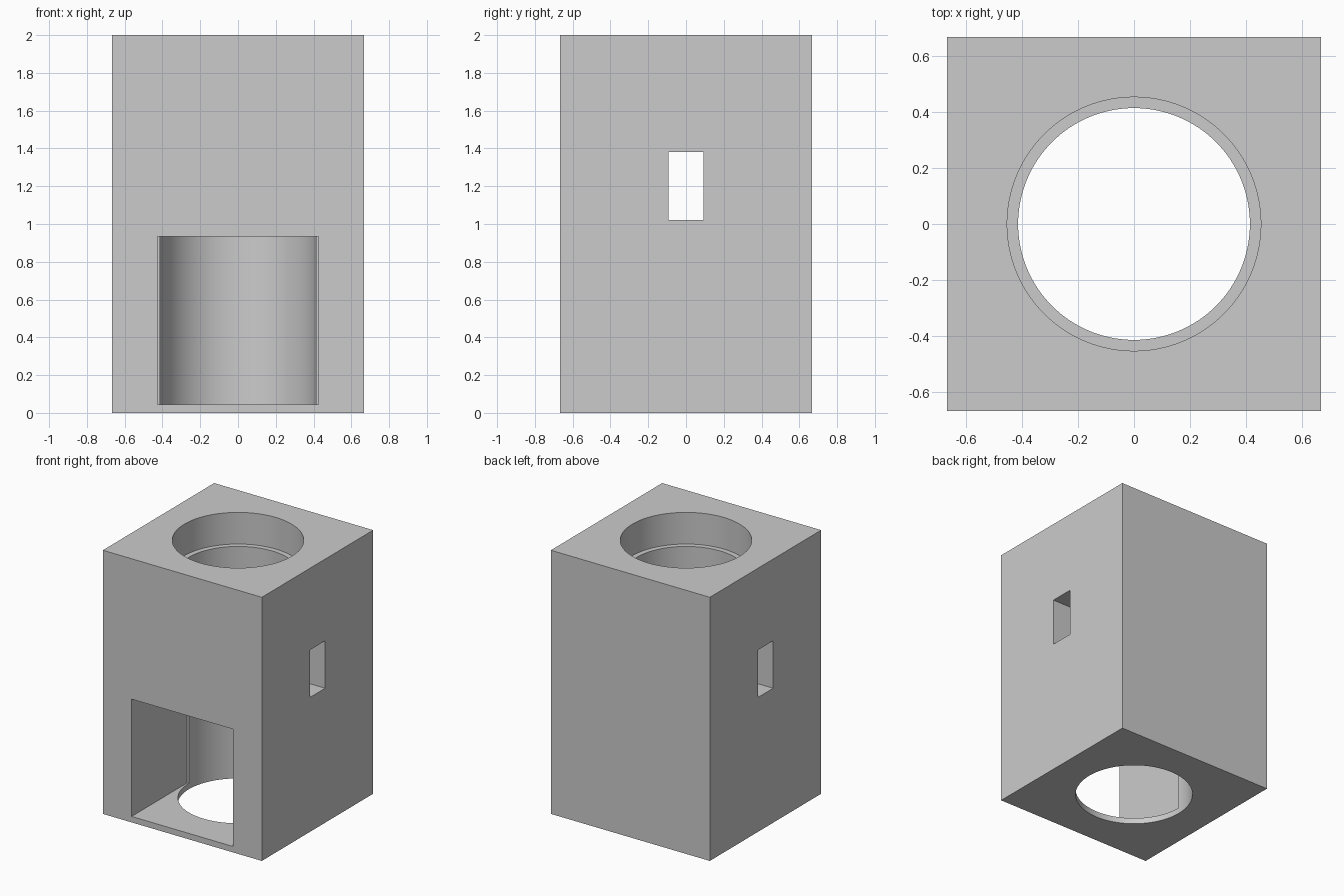
import bpy
import math

default = bpy.data.objects.get("Cube")
if default:
    bpy.data.objects.remove(default, do_unlink=True)

HALF, HEIGHT = 0.667, 2.0
BORE, RECESS, RECESS_DEPTH = 0.413, 0.452, 0.24


def box(name, low, high):
    centre = [(a + b) / 2 for a, b in zip(low, high)]
    bpy.ops.mesh.primitive_cube_add(size=1, location=centre)
    ob = bpy.context.object
    ob.name = name
    ob.scale = [b - a for a, b in zip(low, high)]
    bpy.ops.object.transform_apply(location=True, rotation=False, scale=True)
    return ob


def cylinder(name, radius, low, high):
    bpy.ops.mesh.primitive_cylinder_add(
        vertices=128, radius=radius, depth=high - low, location=(0, 0, (low + high) / 2))
    ob = bpy.context.object
    ob.name = name
    bpy.ops.object.transform_apply(location=True, rotation=False, scale=False)
    return ob


# Solid block
block = box("block_housing", (-HALF, -HALF, 0), (HALF, HALF, HEIGHT))

# Bore, top recess, front opening and side windows
cutters = [
    cylinder("bore_cutter", BORE, -0.2, HEIGHT + 0.2),
    cylinder("top_recess_cutter", RECESS, HEIGHT - RECESS_DEPTH, HEIGHT + 0.2),
    box("front_opening_cutter", (-0.426, -1, 0.045), (0.426, 0, 0.935)),
    box("side_window_cutter", (-1, -0.092, 1.02), (1, 0.092, 1.38)),
]
bpy.ops.object.select_all(action="DESELECT")
bpy.context.view_layer.objects.active = block
block.select_set(True)
for cutter in cutters:
    cutter.hide_render = True
    mod = block.modifiers.new(cutter.name, "BOOLEAN")
    mod.operation = "DIFFERENCE"
    mod.solver = "EXACT"
    mod.object = cutter
    bpy.ops.object.modifier_apply(modifier=mod.name)
for cutter in cutters:
    bpy.data.objects.remove(cutter, do_unlink=True)

# Grey finish, smooth bore walls
grey = bpy.data.materials.new("light_grey")
grey.use_nodes = True
colour = (0.6, 0.6, 0.6, 1)
grey.diffuse_color = colour
grey.node_tree.nodes["Principled BSDF"].inputs["Base Color"].default_value = colour
block.data.materials.clear()
block.data.materials.append(grey)
bpy.ops.object.shade_smooth_by_angle(angle=math.radians(30))
